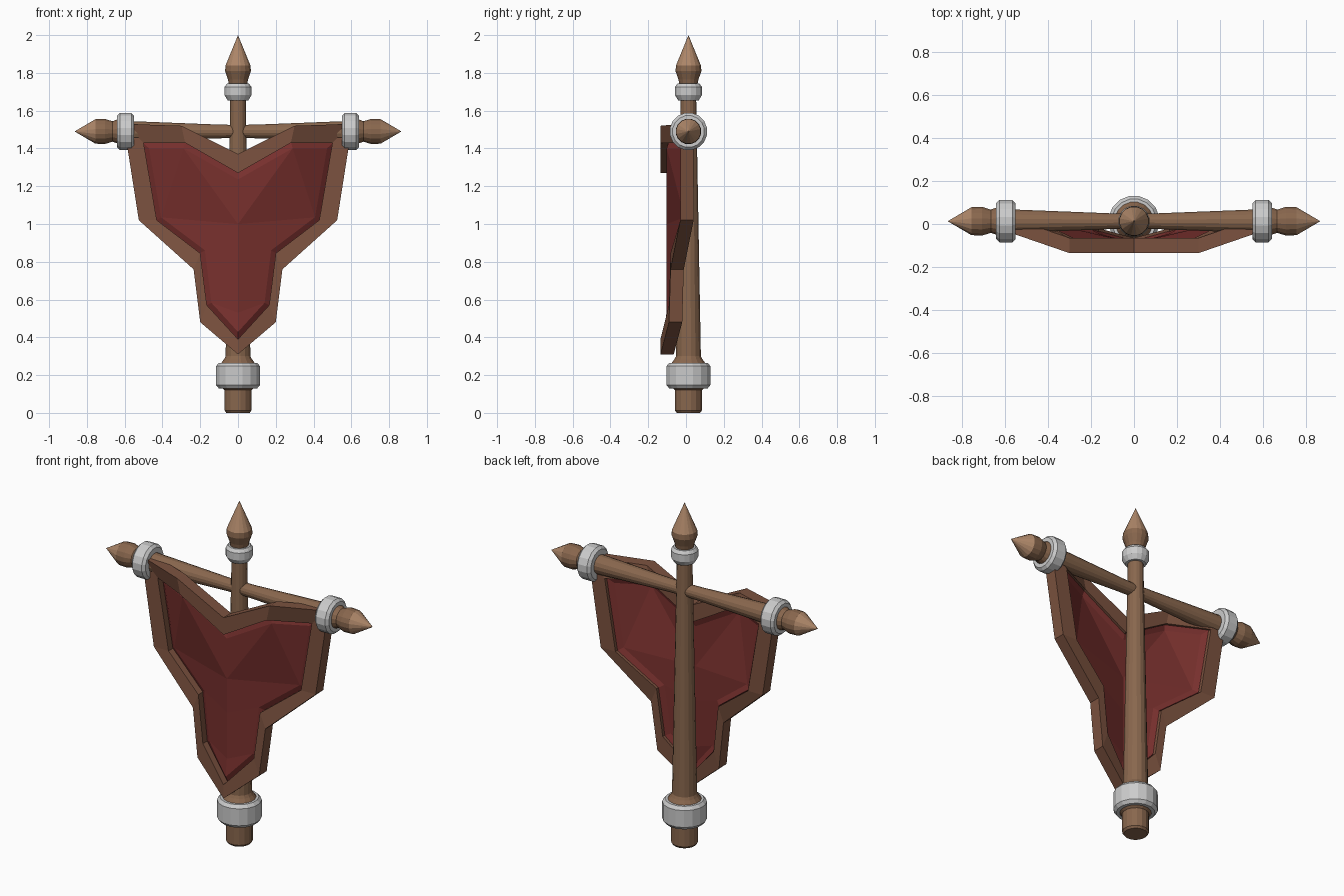
import bpy, bmesh
from math import pi, cos, sin
from mathutils import Matrix, Vector

if "Cube" in bpy.data.objects:
    bpy.data.objects.remove(bpy.data.objects["Cube"])

YC = 0.013    # depth of the pole axis
BAR_Z = 1.49  # height of the crossbar axis


def material(name, rgb):
    m = bpy.data.materials.new(name)
    m.diffuse_color = (*rgb, 1)
    m.use_nodes = True
    m.node_tree.nodes["Principled BSDF"].inputs["Base Color"].default_value = m.diffuse_color
    return m


WOOD = material("wood", (0.25, 0.135, 0.075))
TIP = material("pale_wood", (0.42, 0.24, 0.14))
TRIM = material("trim", (0.20, 0.085, 0.05))
CLOTH = material("cloth", (0.19, 0.03, 0.027))


def finish(bm, name, mat=None):
    bmesh.ops.recalc_face_normals(bm, faces=bm.faces)
    me = bpy.data.meshes.new(name)
    bm.to_mesh(me)
    bm.free()
    ob = bpy.data.objects.new(name, me)
    bpy.context.collection.objects.link(ob)
    if mat:
        me.materials.append(mat)
    return ob


def lathe(name, profile, mat=None, axis="Z", sides=16, ring=False):
    """Revolve (radius, position) points round the pole or crossbar axis."""
    bm = bmesh.new()
    rings = [[bm.verts.new((r * cos(2 * pi * (i + .5) / sides), r * sin(2 * pi * (i + .5) / sides), h))
              for i in range(sides)] for r, h in profile]
    pairs = list(zip(rings, rings[1:])) + ([(rings[-1], rings[0])] if ring else [])
    for a, b in pairs:
        for i in range(sides):
            j = (i + 1) % sides
            bm.faces.new((a[i], a[j], b[j], b[i]))
    if not ring:
        bm.faces.new(rings[0])
        bm.faces.new(rings[-1])
    bmesh.ops.remove_doubles(bm, verts=bm.verts, dist=1e-5)
    if axis == "X":
        bm.transform(Matrix.Rotation(pi / 2, 4, "Y"))
    bm.transform(Matrix.Translation((0, YC, BAR_Z if axis == "X" else 0)))
    return finish(bm, name, mat)


# Pole, its collars and the finial
lathe("pole", [(.063, 0), (.072, .012), (.072, .12), (.09, .135), (.09, .265), (.075, .285),
               (.067, .3), (.042, 1.65), (.042, 1.75)], WOOD)
lathe("base_collar", [(.085, .13), (.104, .13), (.119, .148), (.119, .247), (.104, .265), (.085, .265)],
      ring=True)
lathe("top_collar", [(.04, 1.655), (.056, 1.655), (.073, 1.683), (.073, 1.725), (.06, 1.743), (.04, 1.743)],
      ring=True)
lathe("finial_base", [(.048, 1.735), (.054, 1.765), (.07, 1.81), (.067, 1.84)], WOOD)
lathe("finial_tip", [(.067, 1.84), (.0001, 2.0)], TIP)

# Crossbar, thicker towards the ends
half = [(.037, .1), (.055, .55), (.064, .64), (.055, .665), (.068, .705), (.066, .755)]
lathe("crossbar", [(r, -x) for r, x in reversed(half)] + [(.035, 0)] + half, WOOD, "X")
for s, side in ((-1, "left"), (1, "right")):
    lathe(side + "_bar_collar", [(r, s * x) for r, x in
          [(.05, .55), (.085, .55), (.1, .565), (.1, .625), (.085, .64), (.05, .64)]], None, "X", ring=True)
    lathe(side + "_bar_tip", [(.066, s * .755), (.0001, s * .865)], TIP, "X")

# Banner half outlines: outer x, z, inner x, z, front depth
RIM = [(0, 1.37, 0, 1.27, -.135), (.30, 1.52, .28, 1.43, -.135), (.605, 1.53, .5, 1.43, -.03),
       (.525, 1.02, .43, 1.02, -.03), (.235, .76, .2, .845, -.082), (.2, .48, .165, .57, -.09),
       (0, .31, 0, .39, -.135)]
full = RIM + [(-a, b, -c, d, y) for a, b, c, d, y in reversed(RIM[1:-1])]

# Banner trim: rectangular section swept round the outline
bm = bmesh.new()
T = .07
sections = [[bm.verts.new(p) for p in ((a, y, b), (c, y, d), (c, y + T, d), (a, y + T, b))]
            for a, b, c, d, y in full]
for k, s in enumerate(sections):
    t = sections[(k + 1) % len(sections)]
    for i in range(4):
        j = (i + 1) % 4
        bm.faces.new((s[i], s[j], t[j], t[i]))
finish(bm, "banner_trim", TRIM)

# Banner cloth: folded down the middle, with a stepped border
bm = bmesh.new()
for s in (1, -1):
    A, B, C, D, E, F, G = [bm.verts.new((s * c, y + .05, d)) for _, _, c, d, y in RIM]
    M, N, P = [bm.verts.new((0, -.085, z)) for z in (1.0, .8, .53)]
    for f in ((A, B, M), (B, C, D), (B, D, M), (M, D, E, N), (N, E, F, P), (P, F, G)):
        bm.faces.new(f if s < 0 else f[::-1])
bmesh.ops.remove_doubles(bm, verts=bm.verts, dist=1e-4)
bmesh.ops.recalc_face_normals(bm, faces=bm.faces)
bmesh.ops.inset_region(bm, faces=bm.faces[:], thickness=.03, use_boundary=True, use_even_offset=True)
for v in bm.verts:
    if not v.is_boundary:
        v.co.y -= .011
cloth = finish(bm, "banner_cloth", CLOTH)
mod = cloth.modifiers.new("thickness", "SOLIDIFY")
mod.thickness = .015
mod.offset = 0
